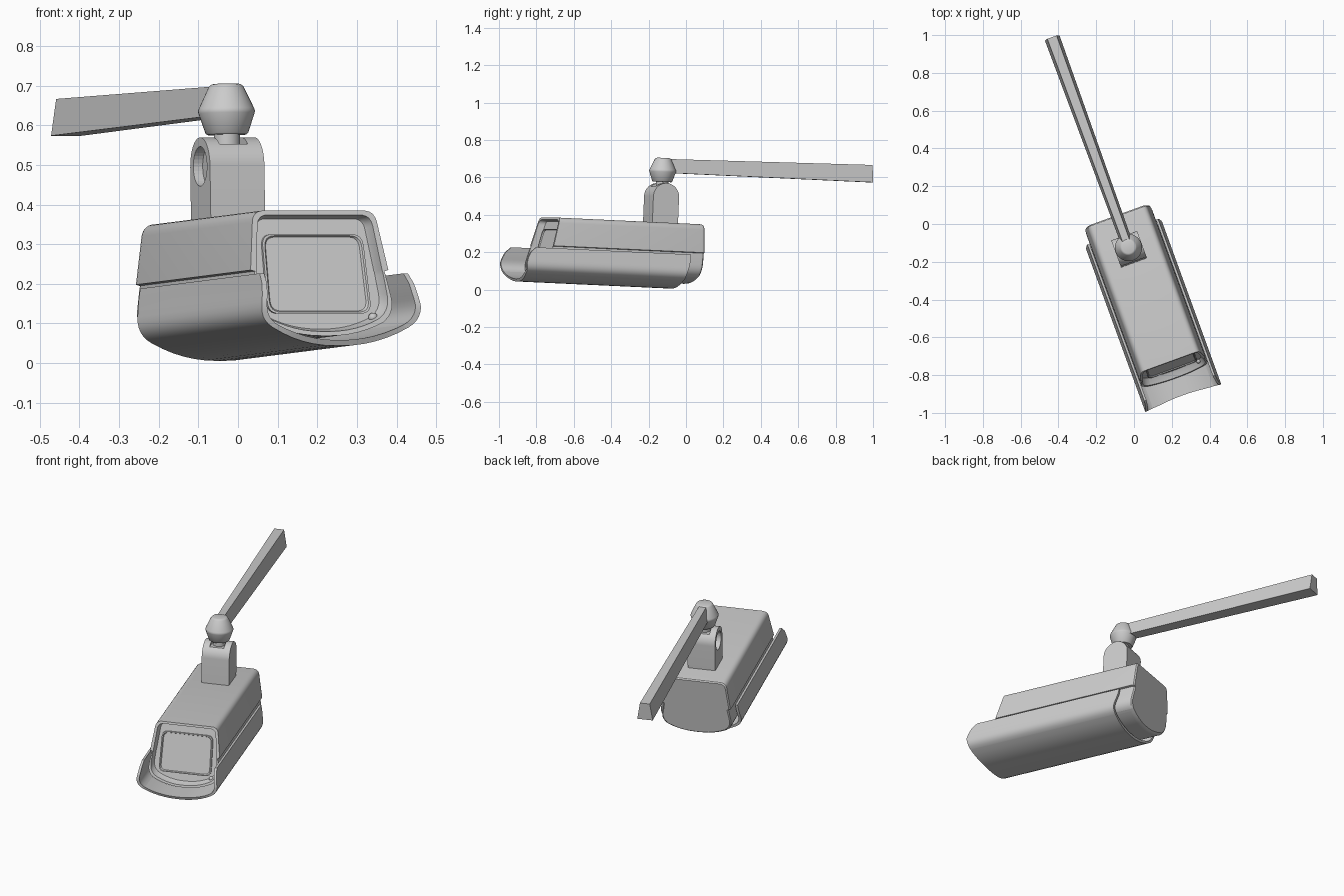
import bpy, bmesh
from math import sin, cos, pi, radians
from mathutils import Matrix, Vector

if "Cube" in bpy.data.objects:
    bpy.data.objects.remove(bpy.data.objects["Cube"])

# Everything is modelled straight along y, then yawed and pitched together
POSE = (Matrix.Rotation(radians(20), 4, 'Z') @ Matrix.Translation((-0.07, 0, 0))
        @ Matrix.Rotation(radians(-2.5), 4, 'X'))
MOUNT_Y = -0.135


def finish(name, bm, smooth=True):
    bmesh.ops.recalc_face_normals(bm, faces=bm.faces)
    me = bpy.data.meshes.new(name)
    bm.to_mesh(me)
    bm.free()
    ob = bpy.data.objects.new(name, me)
    bpy.context.collection.objects.link(ob)
    ob.matrix_world = POSE
    if smooth:
        bpy.ops.object.select_all(action='DESELECT')
        ob.select_set(True)
        bpy.context.view_layer.objects.active = ob
        bpy.ops.object.shade_smooth_by_angle(angle=radians(32))
    return ob


def loft(name, rings, strip_caps=False, smooth=True):
    """Skin closed rings of equal length and cap both ends."""
    bm = bmesh.new()
    vs = [[bm.verts.new(p) for p in r] for r in rings]
    n = len(vs[0])
    for a, b in zip(vs, vs[1:]):
        for i in range(n):
            j = (i + 1) % n
            bm.faces.new((a[i], a[j], b[j], b[i]))
    for r in (vs[0], vs[-1]):
        if strip_caps:
            for i in range(n // 2 - 1):
                bm.faces.new((r[i], r[i + 1], r[n - 2 - i], r[n - 1 - i]))
        else:
            bm.faces.new(r)
    return finish(name, bm, smooth)


def rounded(corners, closed=True, seg=6):
    """Corner list (x, z, radius) to a polyline with rounded corners."""
    out, n = [], len(corners)
    for i, (x, z, r) in enumerate(corners):
        p = Vector((x, z))
        if r == 0:
            out.append(p)
            continue
        a = Vector(corners[i - 1][:2])
        b = Vector(corners[(i + 1) % n][:2])
        s = p + (a - p).normalized() * r
        e = p + (b - p).normalized() * r
        for k in range(seg + 1):
            t = k / seg
            out.append(s * (1 - t) ** 2 + p * 2 * t * (1 - t) + e * t * t)
    return out


def mirror(half):
    """Right-hand corners from top to bottom, continued up the left side."""
    return half + [(-x, z, r) for x, z, r in reversed(half)]


def place(pts, yfun, scale=1.0, centre=0.19):
    q = [(p.x * scale, centre + (p.y - centre) * scale) for p in pts]
    return [(x, yfun(z), z) for x, z in q]


def interp(table):
    def f(z):
        for (z0, y0), (z1, y1) in zip(table, table[1:]):
            if z <= z1:
                return y0 + (y1 - y0) * (z - z0) / (z1 - z0)
        return table[-1][1]
    return f


def front(offset=0.0):
    return lambda z: -0.765 - (0.352 - z) * 0.25 + offset


# Main housing: side groove, leaning recessed front, rounded back
body = rounded(mirror([(0.163, 0.352, 0.03), (0.185, 0.2, 0), (0.174, 0.197, 0),
                       (0.176, 0.187, 0), (0.193, 0.085, 0.05), (0.09, 0.032, 0.08)]))
plain = rounded(mirror([(0.163, 0.352, 0.03), (0.181, 0.2, 0), (0.182, 0.197, 0),
                        (0.183, 0.187, 0), (0.193, 0.085, 0.05), (0.09, 0.032, 0.08)]))
back = interp([(0.0, 0.02), (0.05, 0.038), (0.17, 0.057), (0.36, 0.06)])
loft("housing", [
    place(plain, front(0.037), 0.88),
    place(plain, front(0.03), 0.90),
    place(plain, front(), 0.93),
    place(body, front()),
    place(body, lambda z: back(z) - 0.02),
    place(body, lambda z: back(z) - 0.006, 0.985),
    place(body, back, 0.95)])

# Window plate and sensor bead
win = rounded([(0.135, 0.293, 0.03), (0.139, 0.09, 0.03),
               (-0.139, 0.09, 0.03), (-0.135, 0.293, 0.03)])
loft("lens_window", [place(win, front(0.045)), place(win, front(0.028)),
                     place(win, front(0.028), 0.96), place(win, front(0.034), 0.93)])
bm = bmesh.new()
bmesh.ops.create_uvsphere(bm, u_segments=16, v_segments=10, radius=0.012,
                          matrix=Matrix.Translation((0.142, front(0.03)(0.08), 0.08)))
finish("sensor_bead", bm)

# Lower cradle: open trough wrapped around the housing
outer = rounded(mirror([(0.199, 0.187, 0), (0.204, 0.16, 0), (0.209, 0.13, 0),
                        (0.221, 0.07, 0.045), (0.1, 0.003, 0.09)]))
inner = rounded(mirror([(0.187, 0.187, 0), (0.191, 0.16, 0), (0.195, 0.13, 0),
                        (0.207, 0.075, 0.045), (0.095, 0.017, 0.09)]))
trough = outer + inner[::-1]
nose = interp([(0.0, -0.935), (0.04, -0.952), (0.1, -0.961), (0.13, -0.953),
               (0.16, -0.938), (0.187, -0.908)])
tail = interp([(0.0, -0.06), (0.08, -0.05), (0.15, -0.028), (0.19, -0.026)])
loft("lower_cradle", [place(trough, nose), place(trough, tail)], strip_caps=True)

# Pivot block: arched block with a slot on top and a round socket on one side
R, TOP = 0.073, 0.491
arch = [(-R, 0.33)] + [(-R * cos(pi * k / 24), TOP + R * sin(pi * k / 24))
                       for k in range(25)] + [(R, 0.33)]
block = loft("pivot_block", [[(u, MOUNT_Y + y, z) for y, z in arch] for u in (-R, R)])


def cut(target, cutter):
    cutter.hide_render = True
    cutter.hide_viewport = True
    m = target.modifiers.new(cutter.name, 'BOOLEAN')
    m.operation = 'DIFFERENCE'
    m.object = cutter
    m.solver = 'EXACT'


slot = [(-0.038, 0.545), (0.038, 0.545), (0.038, 0.62), (-0.038, 0.62)]
cut(block, loft("slot_cutter", [[(u, MOUNT_Y + d, z) for u, z in slot]
                                for d in (-0.1, 0.1)], smooth=False))
socket = [(0.05 * cos(2 * pi * k / 32), 0.05 * sin(2 * pi * k / 32)) for k in range(32)]
cut(block, loft("socket_cutter", [[(u, MOUNT_Y + y, TOP + z) for y, z in socket]
                                  for u in (-0.1, -R + 0.025)], smooth=False))


# Turned neck and hub
def turned(name, profile, n=32):
    return loft(name, [[(r * cos(2 * pi * k / n), MOUNT_Y + r * sin(2 * pi * k / n), z)
                        for k in range(n)] for r, z in profile])


turned("neck", [(0.033, 0.53), (0.033, 0.58)])
turned("swivel_hub", [(0.05, 0.571), (0.054, 0.575), (0.071, 0.625), (0.072, 0.631),
                      (0.07, 0.637), (0.044, 0.692), (0.039, 0.697), (0.033, 0.699)])

# Tapered support arm
loft("support_arm", [
    [(-b, y, 0.62), (b, y, 0.62), (t, y, top), (-t, y, top)]
    for y, b, t, top in ((MOUNT_Y + 0.01, 0.031, 0.019, 0.694),
                         (1.048, 0.041, 0.026, 0.713))], smooth=False)
